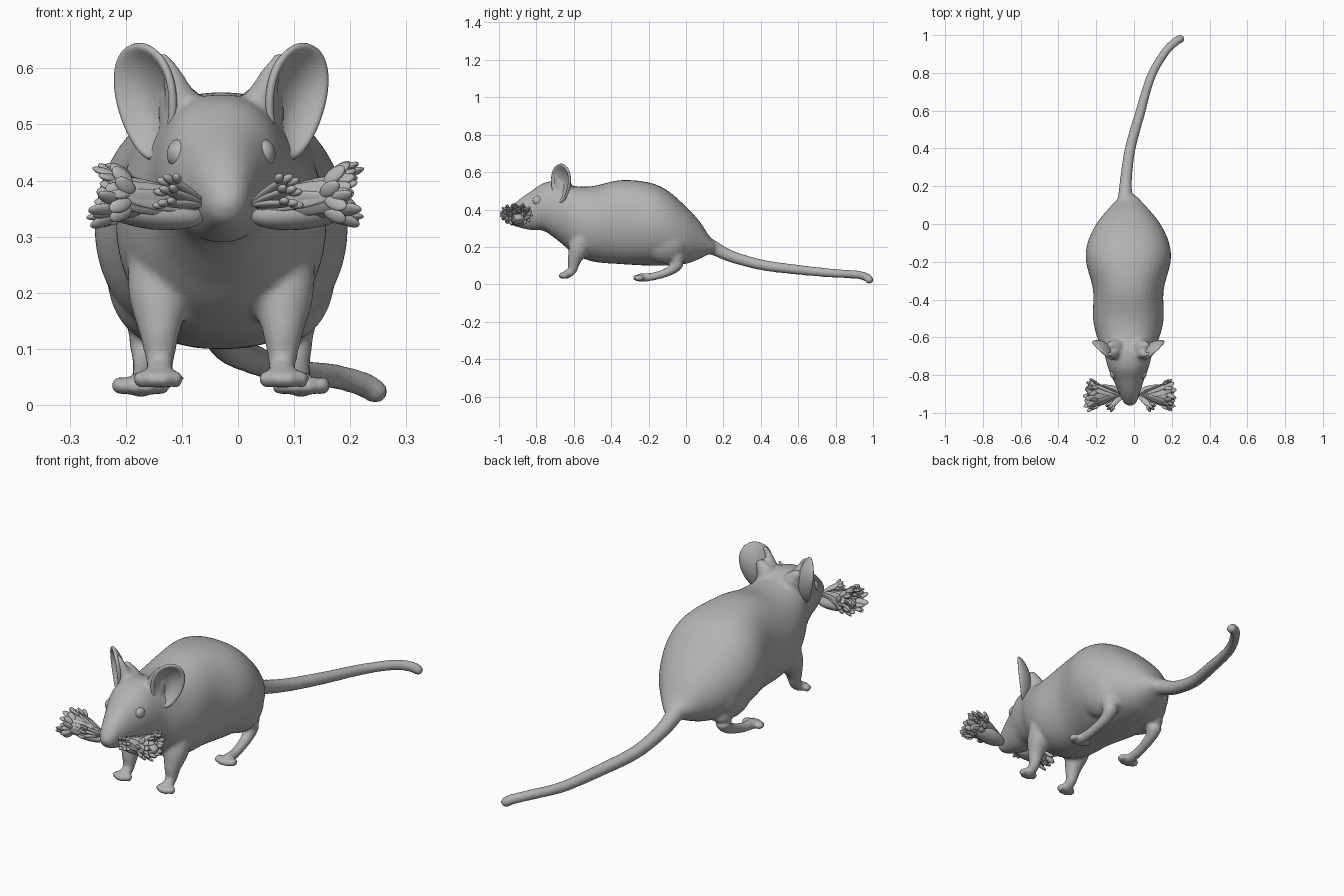
import bpy, bmesh, math, random
from mathutils import Vector, Matrix

random.seed(4)
if "Cube" in bpy.data.objects:
    bpy.data.objects.remove(bpy.data.objects["Cube"], do_unlink=True)

CX = -0.03  # the animal's own middle plane

fur = bpy.data.materials.new("plain_grey")
fur.use_nodes = True
GREY = (0.45, 0.45, 0.45, 1)
fur.diffuse_color = GREY
fur.node_tree.nodes["Principled BSDF"].inputs["Base Color"].default_value = GREY


def finish(bm, name):
    bmesh.ops.recalc_face_normals(bm, faces=bm.faces[:])
    mesh = bpy.data.meshes.new(name)
    bm.to_mesh(mesh)
    bm.free()
    for p in mesh.polygons:
        p.use_smooth = True
    mesh.materials.append(fur)
    ob = bpy.data.objects.new(name, mesh)
    bpy.context.collection.objects.link(ob)
    return ob


def spline(rows, steps=5):
    """Smoothly interpolate rows of numbers."""
    out = []
    for i in range(len(rows) - 1):
        a, b, c, d = (rows[max(0, min(len(rows) - 1, i + k))] for k in (-1, 0, 1, 2))
        for j in range(steps):
            t = j / steps
            out.append([q + 0.5 * t * (r - p + t * (2*p - 5*q + 4*r - s + t * (3*(q - r) + s - p)))
                        for p, q, r, s in zip(a, b, c, d)])
    return out + [list(rows[-1])]


def loft(bm, rings):
    rings = [[bm.verts.new(v) for v in ring] for ring in rings]
    n = len(rings[0])
    for a, b in zip(rings, rings[1:]):
        for i in range(n):
            bm.faces.new((a[i], a[(i + 1) % n], b[(i + 1) % n], b[i]))
    bm.faces.new(rings[0])
    bm.faces.new(rings[-1])


def tube(bm, rows, n=20):
    """Round limb through (x, y, z, radius) rows, with a ball at the end."""
    pts = spline(rows)
    rings = []
    for i, (x, y, z, r) in enumerate(pts):
        t = Vector(pts[min(i + 1, len(pts) - 1)][:3]) - Vector(pts[max(i - 1, 0)][:3])
        rot = t.to_track_quat('Z', 'Y').to_matrix()
        rings.append([Vector((x, y, z)) + rot @ Vector((r * math.cos(k * math.tau / n),
                      r * math.sin(k * math.tau / n), 0)) for k in range(n)])
    loft(bm, rings)
    ball(bm, pts[-1][:3], [pts[-1][3]] * 3)


def ball(bm, centre, size, rot=Matrix()):
    m = Matrix.Translation(centre) @ rot @ Matrix.Diagonal((*size, 1))
    bmesh.ops.create_icosphere(bm, subdivisions=3, radius=1, matrix=m)


def petal(bm, base, d, out, length, width):
    """Thin notched petal from base along d, its flat side facing out."""
    d = d.normalized()
    across = out.cross(d).normalized()
    rot = Matrix((d, across, d.cross(across))).transposed().to_4x4()
    ball(bm, base + d * length * .5, (length * .46, width, .007), rot)
    for f in (-.55, 0, .55):
        turn = rot @ Matrix.Rotation(f, 4, 'Z')
        tip = turn @ Vector((1, 0, 0))
        ball(bm, base + d * length * .62 + tip * length * .26, (length * .12, width * .55, .007), turn)


def side(s, rows):
    return [(CX + s * r[0], *r[1:]) for r in rows]


# Torso and head: y, top, bottom, half width
profile = [(-.960, .375, .345, .014), (-.945, .40, .325, .034), (-.90, .447, .306, .053),
           (-.83, .497, .29, .08), (-.76, .542, .285, .108), (-.68, .553, .23, .13),
           (-.60, .527, .165, .165), (-.50, .525, .122, .187), (-.35, .557, .108, .187),
           (-.20, .545, .10, .224), (-.10, .502, .10, .216), (0, .415, .11, .170),
           (.07, .34, .135, .115), (.12, .265, .16, .07), (.155, .22, .175, .035)]
bm = bmesh.new()
rings = []
for y, top, low, w in spline(profile):
    x = CX if y > -.8 else CX + .06 * (-.8 - y)
    ring = []
    for k in range(40):
        a = k * math.tau / 40
        flat = math.copysign(abs(math.cos(a)) ** .86, math.cos(a))
        ring.append((x + w * flat, y, (top + low) / 2 + (top - low) / 2 * math.sin(a)))
    rings.append(ring)
loft(bm, rings)
ball(bm, (-.02, -.945, .36), (.026, .02, .024))

for s in (-1, 1):
    # Front leg and paw
    tube(bm, side(s, [(.105, -.53, .30, .06), (.11, -.57, .2, .056), (.11, -.597, .13, .037),
                      (.109, -.608, .075, .025), (.11, -.64, .052, .024)]))
    # Thigh, hind leg and foot
    ball(bm, (CX + s * .115, -.11, .24), (.09, .13, .13))
    tube(bm, side(s, [(.12, -.08, .20, .06), (.128, -.045, .125, .04), (.133, -.08, .075, .026),
                      (.14, -.17, .043, .022), (.143, -.24, .036, .024)]))
    # Toes
    for k in range(4):
        o = (k - 1.5) * .021
        drop = abs(k - 1.5) * .012
        ball(bm, (CX + s * (.112 + o), -.668 + drop, .046), (.015, .022, .017))
        ball(bm, (CX + s * (.143 + o * 1.2), -.267 + drop, .034), (.016, .026, .018))
    # Ear root behind the cup, and the flank that joins its inner rim to the head
    tube(bm, side(s, [(.05, -.66, .48, .06), (.075, -.65, .535, .042), (.092, -.645, .562, .024)]))
    tube(bm, side(s, [(.05, -.67, .49, .05), (.072, -.685, .545, .03), (.088, -.692, .59, .018),
                      (.106, -.69, .62, .012)]))

# Tail
tube(bm, [(-.04, .06, .23, .06), (-.045, .14, .198, .04), (-.042, .24, .15, .032), (-.02, .40, .105, .029),
          (.03, .58, .08, .027), (.09, .78, .06, .024), (.165, .91, .052, .023), (.22, .965, .038, .023),
          (.245, .98, .024, .023)])
body = finish(bm, "body_with_legs_and_tail")
mod = body.modifiers.new("skin", 'REMESH')
mod.mode = 'VOXEL'
mod.voxel_size = 0.008
mod.use_smooth_shade = True
mod = body.modifiers.new("soften", 'SMOOTH')
mod.iterations = 10

for s, label in ((-1, "right"), (1, "left")):
    # Cupped ear: disc facing forward and outward
    bm = bmesh.new()
    wide = Vector((s * .72, .69, 0))
    up = Vector((s * .12, .02, 1)).normalized()
    face = Vector((s * .69, -.72, .1))
    mid = Vector((CX + s * .132, -.668, .54))
    n, rows = 32, []
    for r in (.2, .45, .7, .88, 1):
        ring = []
        for k in range(n):
            a = k * math.tau / n
            w = .07 * (1 + .2 * math.sin(a))
            cup = -.034 * (1 - r ** 2) + .008 * r ** 6
            ring.append(bm.verts.new(mid + wide * (w * r * math.cos(a)) + up * (.105 * r * math.sin(a)) + face * cup))
        rows.append(ring)
    bm.faces.new(rows[0])
    for a, b in zip(rows, rows[1:]):
        for k in range(n):
            bm.faces.new((a[k], a[(k + 1) % n], b[(k + 1) % n], b[k]))
    ear = finish(bm, label + "_ear")
    mod = ear.modifiers.new("thickness", 'SOLIDIFY')
    mod.thickness = 0.015
    mod.offset = 0
    ear.modifiers.new("round", 'SUBSURF').levels = 1

    # Eye
    bm = bmesh.new()
    ball(bm, (CX + s * .075, -.79, .447), (.022, .03, .027))
    finish(bm, label + "_eye")

    # Whisker tuft: cup of petals opening sideways, with a smooth underside
    bm = bmesh.new()
    base = Vector((-.018 + s * .04, -.905, .355))
    ball(bm, base + Vector((s * .095, .01, -.01)), (.095, .045, .032), Matrix.Rotation(-s * .12, 4, 'Y'))
    for count, spread, length in ((11, 1, .21), (6, .5, .195)):
        for k in range(count):
            phi = (k + random.uniform(-.2, .2)) * math.tau / count
            out = Vector((0, math.cos(phi), math.sin(phi)))
            d = Vector((s, spread * .42 * out.y, spread * .22 * out.z + .12))
            petal(bm, base, d, out, length * random.uniform(.88, 1.05), .024)
    # Small petals beside the nose
    for rise in (.05, .3, .55):
        d = Vector((s * .75, -.7, rise))
        petal(bm, base, d, Vector((0, .3, 1)), .115, .015)
    finish(bm, label + "_whisker_tuft")
